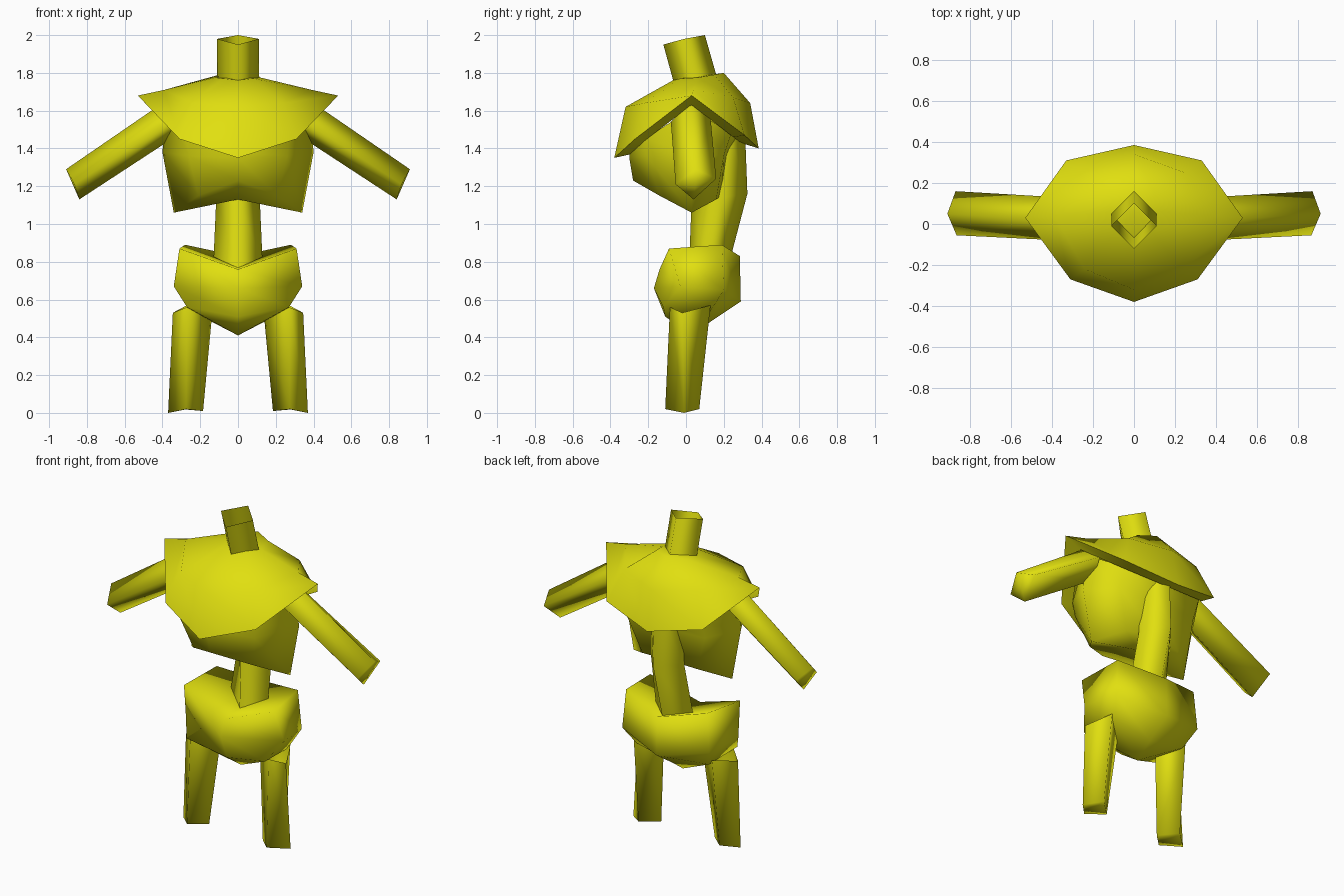
import bpy
import bmesh

yellow = bpy.data.materials.new("yellow")
yellow.diffuse_color = (0.75, 0.74, 0.005, 1)


def full(half):
    """Mirror a half ring (front centre to back centre) across x = 0."""
    return half + [(-x, y, z) for x, y, z in half[-2:0:-1]]


def loft(name, rings, start=None, end=None, flip=False):
    """Skin a stack of rings; start and end are optional cap centres."""
    bm = bmesh.new()
    loops = [[bm.verts.new(p) for p in r] for r in rings]
    n = len(loops[0])
    for a, b in zip(loops, loops[1:]):
        for i in range(n):
            j = (i + 1) % n
            bm.faces.new((a[i], a[j], b[j], b[i]))
    for centre, ring in ((start, loops[0]), (end, loops[-1])):
        if centre:
            c = bm.verts.new(centre)
            for i in range(n):
                bm.faces.new((c, ring[i], ring[(i + 1) % n]))
    bmesh.ops.recalc_face_normals(bm, faces=bm.faces)
    if flip:
        bmesh.ops.reverse_faces(bm, faces=bm.faces)
    for f in bm.faces:
        f.smooth = True
    mesh = bpy.data.meshes.new(name)
    bm.to_mesh(mesh)
    bm.free()
    mesh.materials.append(yellow)
    ob = bpy.data.objects.new(name, mesh)
    bpy.context.collection.objects.link(ob)
    return ob


def pair(name, rings, tip):
    """Four-sided limb with a closed tip on both sides."""
    for side, s in (("right", 1), ("left", -1)):
        loft(f"{side}_{name}", [[(s * x, y, z) for x, y, z in r] for r in rings],
             end=(s * tip[0], tip[1], tip[2]))


# Neck: open tilted diamond tube
loft("neck", [
    full([(0, -0.065, 1.75), (0.11, 0.05, 1.77), (0, 0.16, 1.79)]),
    full([(0, -0.12, 1.95), (0.11, -0.01, 1.98), (0, 0.10, 2.0)]),
])

# Shoulder cape
rim = full([(0, -0.38, 1.35), (0.31, -0.27, 1.45), (0.53, 0.03, 1.68),
            (0.33, 0.31, 1.47), (0, 0.385, 1.40)])
loft("shoulder_cape", [
    full([(0, -0.07, 1.76), (0.08, -0.03, 1.77), (0.12, 0.06, 1.775),
          (0.10, 0.15, 1.79), (0, 0.20, 1.80)]),
    full([(0, -0.32, 1.62), (0.24, -0.22, 1.64), (0.39, 0.04, 1.71),
          (0.25, 0.25, 1.67), (0, 0.34, 1.64)]),
    rim,
], start=(0, 0.06, 1.78))

# Underside of the cape, kept separate so the rim stays crisp
loft("cape_lining", [
    rim,
    full([(0, -0.29, 1.37), (0.27, -0.22, 1.44), (0.42, 0.03, 1.63),
          (0.29, 0.25, 1.46), (0, 0.29, 1.43)]),
], flip=False)

# Chest
loft("chest", [
    full([(0, -0.30, 1.38), (0.27, -0.22, 1.45), (0.38, 0.03, 1.61),
          (0.28, 0.24, 1.48), (0, 0.27, 1.45)]),
    full([(0, -0.30, 1.35), (0.26, -0.21, 1.36), (0.40, 0.03, 1.38),
          (0.27, 0.20, 1.36), (0, 0.22, 1.36)]),
    full([(0, -0.28, 1.23), (0.21, -0.14, 1.15), (0.34, 0.03, 1.06),
          (0.19, 0.16, 1.13), (0, 0.19, 1.15)]),
], end=(0, 0.03, 1.13))

# Spine column
loft("spine", [
    full([(0, 0.10, 1.58), (0.11, 0.20, 1.58), (0, 0.31, 1.56)]),
    full([(0, 0.03, 1.13), (0.115, 0.18, 1.14), (0, 0.325, 1.16)]),
    full([(0, 0.015, 0.75), (0.13, 0.11, 0.80), (0, 0.225, 0.78)]),
])

# Pelvis with a valley along the top
loft("pelvis", [
    full([(0, -0.14, 0.76), (0.31, -0.09, 0.87), (0.28, 0.19, 0.89),
          (0, 0.285, 0.83)]),
    full([(0, -0.17, 0.66), (0.34, -0.03, 0.67), (0.30, 0.20, 0.65),
          (0, 0.29, 0.59)]),
    full([(0, -0.11, 0.51), (0.27, -0.12, 0.56), (0.25, 0.13, 0.54),
          (0, 0.14, 0.49)]),
], start=(0, 0.04, 0.77), end=(0, 0.03, 0.41))

# Legs
pair("leg", [
    [(0.27, -0.085, 0.56), (0.345, -0.02, 0.53), (0.27, 0.13, 0.57), (0.14, 0.02, 0.49)],
    [(0.275, -0.11, 0.02), (0.37, -0.01, 0.0), (0.28, 0.07, 0.02), (0.185, -0.02, 0.01)],
], tip=(0.278, -0.015, 0.018))

# Arms
pair("arm", [
    [(0.40, 0.02, 1.64), (0.36, -0.08, 1.54), (0.32, 0.02, 1.47), (0.36, 0.13, 1.56)],
    [(0.91, 0.05, 1.29), (0.865, -0.055, 1.21), (0.84, 0.04, 1.13), (0.87, 0.16, 1.24)],
], tip=(0.875, 0.05, 1.21))
